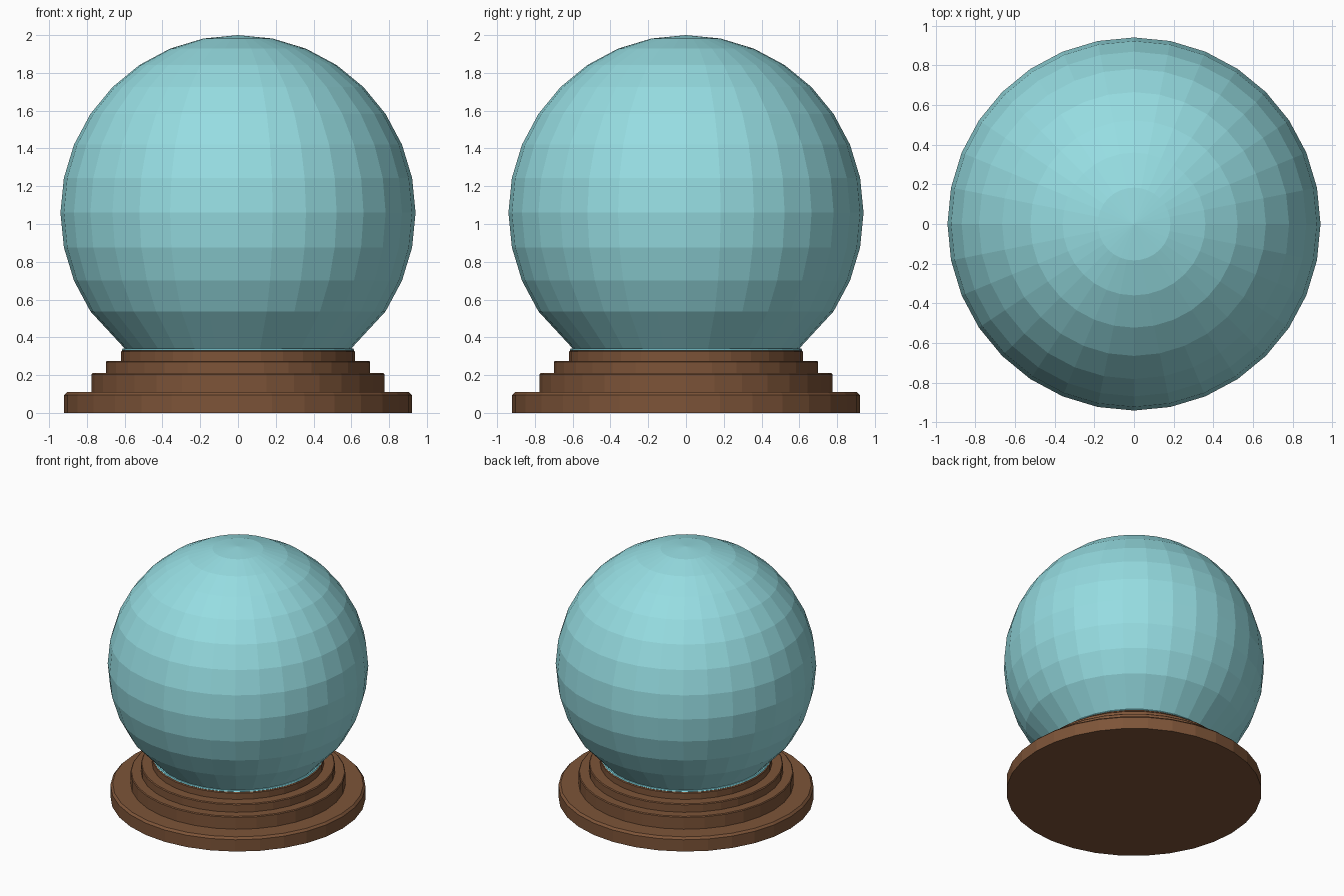
import bpy, bmesh, math

if "Cube" in bpy.data.objects:
    bpy.data.objects.remove(bpy.data.objects["Cube"])

SIDES = 32


def material(name, rgb):
    def lin(c):
        c /= 255
        return c / 12.92 if c <= 0.04045 else ((c + 0.055) / 1.055) ** 2.4
    m = bpy.data.materials.new(name)
    m.diffuse_color = (*[lin(c) for c in rgb], 1)
    m.use_nodes = True
    m.node_tree.nodes["Principled BSDF"].inputs["Base Color"].default_value = m.diffuse_color
    return m


def lathe(name, profile, mat):
    """Spin (radius, z) points round z; radius 0 closes to a pole, open ends get caps."""
    bm = bmesh.new()
    rings = []
    for r, z in profile:
        if r < 1e-4:
            rings.append([bm.verts.new((0, 0, z))] * SIDES)
        else:
            rings.append([bm.verts.new((r * math.cos(2 * math.pi * i / SIDES),
                                        r * math.sin(2 * math.pi * i / SIDES), z))
                          for i in range(SIDES)])
    for a, b in zip(rings, rings[1:]):
        for i in range(SIDES):
            j = (i + 1) % SIDES
            bm.faces.new(list(dict.fromkeys((a[i], a[j], b[j], b[i]))))
    for ring in (rings[0], rings[-1]):
        if ring[0] is not ring[1]:
            bm.faces.new(ring)
    bmesh.ops.recalc_face_normals(bm, faces=bm.faces)
    me = bpy.data.meshes.new(name)
    bm.to_mesh(me)
    bm.free()
    me.materials.append(mat)
    ob = bpy.data.objects.new(name, me)
    bpy.context.collection.objects.link(ob)
    return ob


glass = material("pale teal glass", (150, 221, 226))
rim_blue = material("bright aqua rim", (134, 220, 230))
wood = material("brown wood", (125, 84, 56))

# Stepped wooden base: (radius, bottom, top) of each tier, with a small bevel
tiers = [(0.92, 0.0, 0.11), (0.775, 0.11, 0.21), (0.70, 0.21, 0.275), (0.62, 0.275, 0.33)]
profile = []
for n, (r, z0, z1) in enumerate(tiers):
    b = 0.016 if n == 0 else 0.006
    profile += [(r, z0), (r, z1 - b), (r - b, z1)]
lathe("stepped_base", profile, wood)

# Thin rim between globe and base
lathe("globe_rim", [(0.61, 0.329), (0.615, 0.333), (0.61, 0.34)], rim_blue)

# Globe, cut flat where it sits on the rim
R, CZ, CUT = 0.94, 1.06, 0.338
points = [(0.597, CUT)]
for k in range(-3, 9):
    a = k * math.pi / 16
    points.append((R * math.cos(a), CZ + R * math.sin(a)))
lathe("globe", points, glass)
